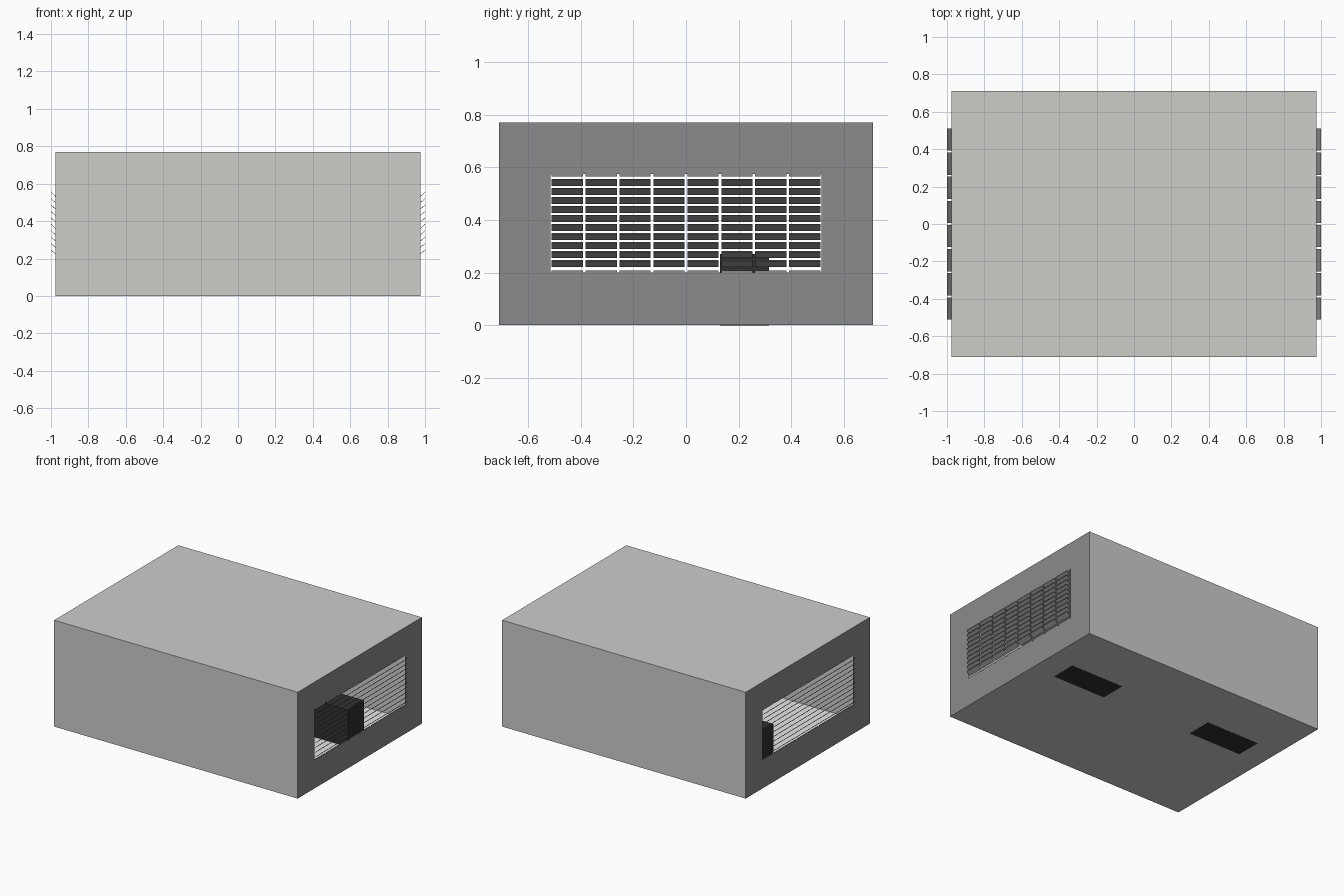
import bpy, bmesh

if "Cube" in bpy.data.objects:
    bpy.data.objects.remove(bpy.data.objects["Cube"])

X, Y, H = 0.975, 0.71, 0.77              # cabinet half width, half depth, height
VY, VZ0, VZ1 = 0.516, 0.2, 0.575         # vent opening


def material(name, r, g, b):
    m = bpy.data.materials.new(name)
    m.diffuse_color = (r, g, b, 1)
    m.use_nodes = True
    m.node_tree.nodes["Principled BSDF"].inputs["Base Color"].default_value = m.diffuse_color
    return m


LIGHT = material("light warm grey", 0.62, 0.61, 0.59)
SIDE = material("mid grey", 0.26, 0.26, 0.26)
DARK = material("near black", 0.03, 0.03, 0.03)
WHITE = material("white", 0.9, 0.9, 0.9)


def finish(name, bm, *mats):
    me = bpy.data.meshes.new(name)
    bm.to_mesh(me)
    bm.free()
    for m in mats:
        me.materials.append(m)
    ob = bpy.data.objects.new(name, me)
    bpy.context.collection.objects.link(ob)
    return ob


def add_box(bm, x0, x1, y0, y1, z0, z1, shear=0.0):
    """Box; the x1 end is raised by shear."""
    v = bmesh.ops.create_cube(bm, size=1)["verts"]
    for p in v:
        outer = p.co.x > 0
        p.co.x = x1 if outer else x0
        p.co.y = y1 if p.co.y > 0 else y0
        p.co.z = (z1 if p.co.z > 0 else z0) + (shear if outer else 0)
    return v


def mirror_x(bm):
    geom = bm.verts[:] + bm.edges[:] + bm.faces[:]
    dup = bmesh.ops.duplicate(bm, geom=geom)["geom"]
    for e in dup:
        if isinstance(e, bmesh.types.BMVert):
            e.co.x = -e.co.x
    bmesh.ops.reverse_faces(bm, faces=[e for e in dup if isinstance(e, bmesh.types.BMFace)])


# Hollow cabinet with a vent opening in each end
bm = bmesh.new()
add_box(bm, -X, X, -Y, Y, 0, H)
for f in [f for f in bm.faces if abs(f.normal.x) > 0.5 or
          abs(f.verts[0].co.x - f.verts[2].co.x) < 1e-6]:
    f.material_index = 1
    bmesh.ops.inset_individual(bm, faces=[f], thickness=0.1)
    for v in f.verts:
        v.co.y = VY if v.co.y > 0 else -VY
        v.co.z = VZ1 if v.co.z > H / 2 else VZ0
    for e in f.edges:
        for g in e.link_faces:
            g.material_index = 1
    bmesh.ops.delete(bm, geom=[f], context='FACES_ONLY')
finish("cabinet_shell", bm, LIGHT, SIDE)

# Slanted vent louvres in eight columns, mirrored to both ends
bm = bmesh.new()
pitch = 2 * VY / 8
for c in range(8):
    y0 = -VY + c * pitch + 0.005
    y1 = y0 + pitch - 0.01
    for r in range(10):
        z = 0.2205 + r * 0.0343
        add_box(bm, 0.973, 1.0, y0, y1, z, z + 0.003, 0.024)
    add_box(bm, 0.971, 0.975, y0, y1, VZ0, VZ0 + 0.008)
    add_box(bm, 0.971, 0.975, y0, y1, VZ1 - 0.01, VZ1)
mirror_x(bm)
finish("vent_louvres", bm, SIDE)

# Dark blocks standing inside, showing at the underside
bm = bmesh.new()
add_box(bm, 0.367, 0.79, 0.13, 0.315, -0.001, 0.27)
mirror_x(bm)
finish("inner_blocks", bm, DARK)

# Pale inner floor seen through the vents
bm = bmesh.new()
add_box(bm, -X + 0.01, X - 0.01, -Y + 0.01, Y - 0.01, 0.002, 0.004)
finish("inner_floor", bm, WHITE)
